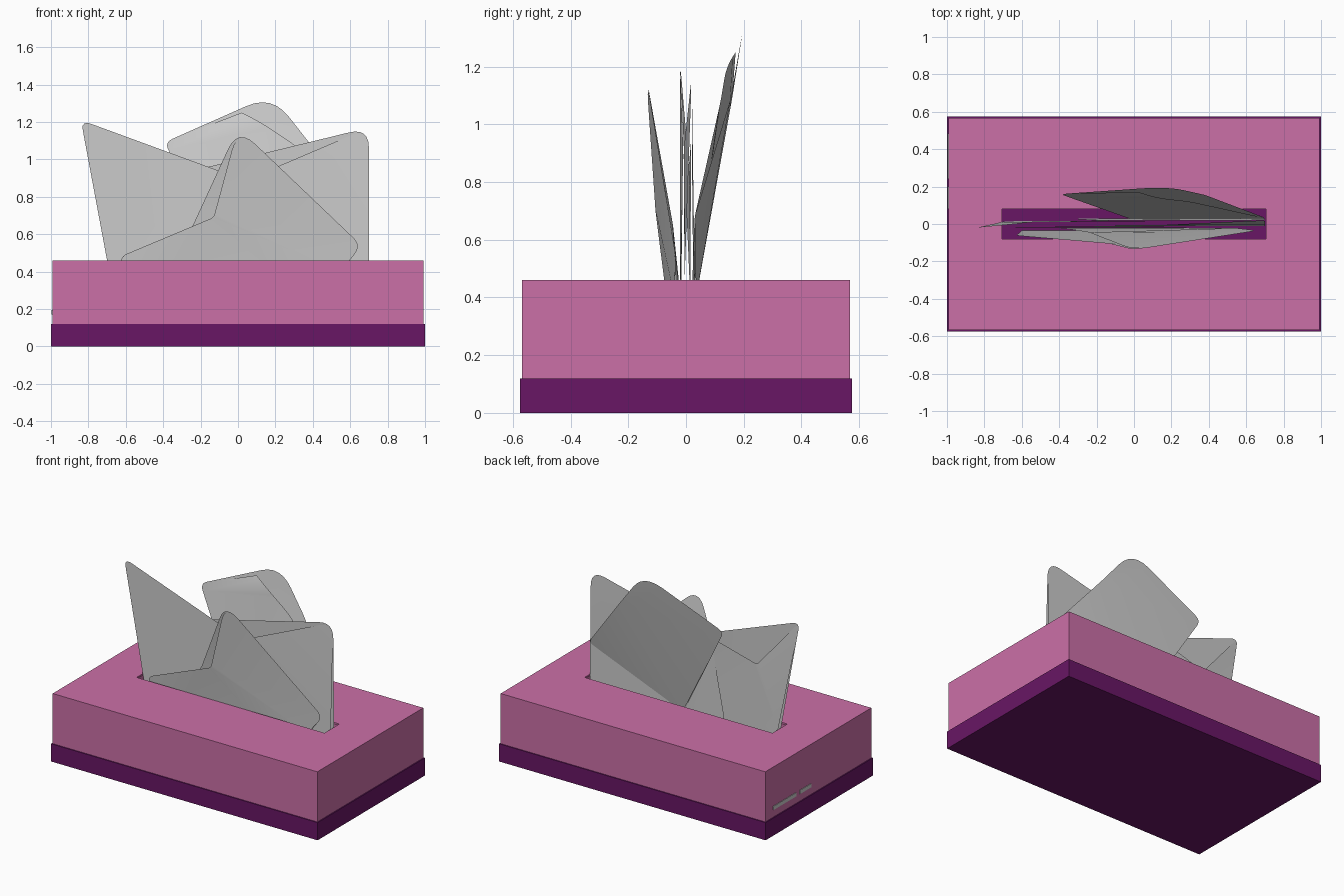
import bpy, bmesh
from mathutils import Vector

if "Cube" in bpy.data.objects:
    bpy.data.objects.remove(bpy.data.objects["Cube"])


def material(name, rgb):
    m = bpy.data.materials.new(name)
    m.diffuse_color = (*rgb, 1)
    m.use_nodes = True
    m.node_tree.nodes["Principled BSDF"].inputs["Base Color"].default_value = m.diffuse_color
    return m


def finish(name, bm, mat=None):
    me = bpy.data.meshes.new(name)
    bm.to_mesh(me)
    bm.free()
    ob = bpy.data.objects.new(name, me)
    bpy.context.collection.objects.link(ob)
    if mat:
        me.materials.append(mat)
    return ob


def slab(name, lo, hi, mat=None):
    bm = bmesh.new()
    bmesh.ops.create_cube(bm, size=1)
    for v in bm.verts:
        v.co = [l + (c + 0.5) * (h - l) for c, l, h in zip(v.co, lo, hi)]
    return finish(name, bm, mat)


def rounded(points):
    """Outline with corners (x, y, z, rounding distance) turned into arcs."""
    out = []
    for i, p in enumerate(points):
        c, r = Vector(p[:3]), p[3]
        if r == 0:
            out.append(c)
            continue
        a = Vector(points[i - 1][:3])
        b = Vector(points[(i + 1) % len(points)][:3])
        s, e = c + (a - c).normalized() * r, c + (b - c).normalized() * r
        for k in range(7):
            t = k / 6
            out.append(s * (1 - t) ** 2 + c * 2 * t * (1 - t) + e * t * t)
    return out


def tissue(name, front, back):
    """A folded sheet: a front layer and a back layer meeting at a crease."""
    bm = bmesh.new()
    for outline, side in ((front, -1), (back, 1)):
        f = bm.faces.new([bm.verts.new(p) for p in rounded(outline)])
        f.normal_update()
        if f.normal.y * side < 0:
            f.normal_flip()
    bmesh.ops.triangulate(bm, faces=bm.faces[:])
    bmesh.ops.remove_doubles(bm, verts=bm.verts[:], dist=0.0005)
    ob = finish(name, bm)
    bpy.ops.object.select_all(action='DESELECT')
    ob.select_set(True)
    bpy.context.view_layer.objects.active = ob
    bpy.ops.object.shade_smooth_by_angle(angle=0.5)


pink = material("pink", (0.60, 0.16, 0.39))
purple = material("purple", (0.14, 0.008, 0.13))

# base tray
slab("base", (-1, -0.575, 0), (1, 0.575, 0.12), purple)

# hollow cover with a slot in the top
bm = bmesh.new()
corners = ((-1, -1), (1, -1), (1, 1), (-1, 1))
rings = [[bm.verts.new((sx * x, sy * y, z)) for sx, sy in corners]
         for x, y, z in ((0.993, 0.568, 0.12), (0.993, 0.568, 0.46), (0.705, 0.08, 0.46))]
for low, high in zip(rings, rings[1:]):
    for i in range(4):
        j = (i + 1) % 4
        bm.faces.new((low[i], low[j], high[j], high[i]))
cover = finish("cover", bm, pink)
mod = cover.modifiers.new("wall", 'SOLIDIFY')
mod.thickness = 0.012

# folded tissues, each (x, y, z, rounding)
tissue("left_tissue",
       [(-0.64, -0.02, 0.14, 0), (-0.70, -0.02, 0.46, 0), (-0.84, -0.02, 1.21, 0.06),
        (-0.05, -0.01, 0.92, 0), (0.40, -0.02, 0.46, 0), (0.40, -0.02, 0.14, 0)],
       [(-0.64, 0.015, 0.14, 0), (-0.70, 0.012, 0.46, 0), (-0.84, -0.02, 1.21, 0.06),
        (-0.54, 0.01, 0.855, 0.02), (-0.20, 0.018, 0.95, 0), (0.10, 0.015, 0.46, 0),
        (0.10, 0.015, 0.14, 0)])
tissue("right_tissue",
       [(0.70, -0.01, 0.14, 0), (0.70, -0.005, 0.46, 0), (0.70, 0.02, 1.17, 0.11),
        (0.09, -0.008, 0.91, 0.03), (-0.10, -0.005, 0.46, 0), (-0.10, -0.01, 0.14, 0)],
       [(0.70, 0.03, 0.14, 0), (0.70, 0.03, 0.46, 0), (0.70, 0.02, 1.17, 0.11),
        (-0.20, 0.02, 0.95, 0), (-0.30, 0.025, 0.46, 0), (-0.30, 0.03, 0.14, 0)])
tissue("front_tissue",
       [(-0.60, -0.035, 0.14, 0), (-0.63, -0.062, 0.48, 0.04), (-0.13, -0.105, 0.69, 0.02),
        (0.0, -0.138, 1.17, 0.13), (0.66, -0.035, 0.54, 0.06), (0.55, -0.04, 0.40, 0),
        (0.50, -0.035, 0.14, 0)],
       [(-0.40, -0.022, 0.14, 0), (-0.36, -0.025, 0.46, 0), (-0.24, -0.045, 0.65, 0),
        (0.0, -0.138, 1.17, 0.13), (0.66, -0.035, 0.54, 0.06), (0.55, -0.022, 0.40, 0),
        (0.50, -0.022, 0.14, 0)])
tissue("back_tissue",
       [(0.0, 0.02, 0.40, 0), (-0.395, 0.16, 1.09, 0.05), (0.02, 0.172, 1.25, 0),
        (0.12, 0.14, 1.20, 0.08), (0.30, 0.12, 1.08, 0.05), (0.71, 0.03, 0.68, 0.04)],
       [(0.0, 0.035, 0.40, 0), (-0.395, 0.16, 1.09, 0.05), (0.18, 0.20, 1.345, 0.15),
        (0.38, 0.155, 1.09, 0), (0.71, 0.03, 0.68, 0.04)])

# tissue edges poking through the left wall
for i, (y0, y1) in enumerate(((0.24, 0.485), (0.08, 0.20))):
    slab(f"tissue_edge_{i + 1}", (-0.997, y0, 0.17), (-0.96, y1, 0.195))
